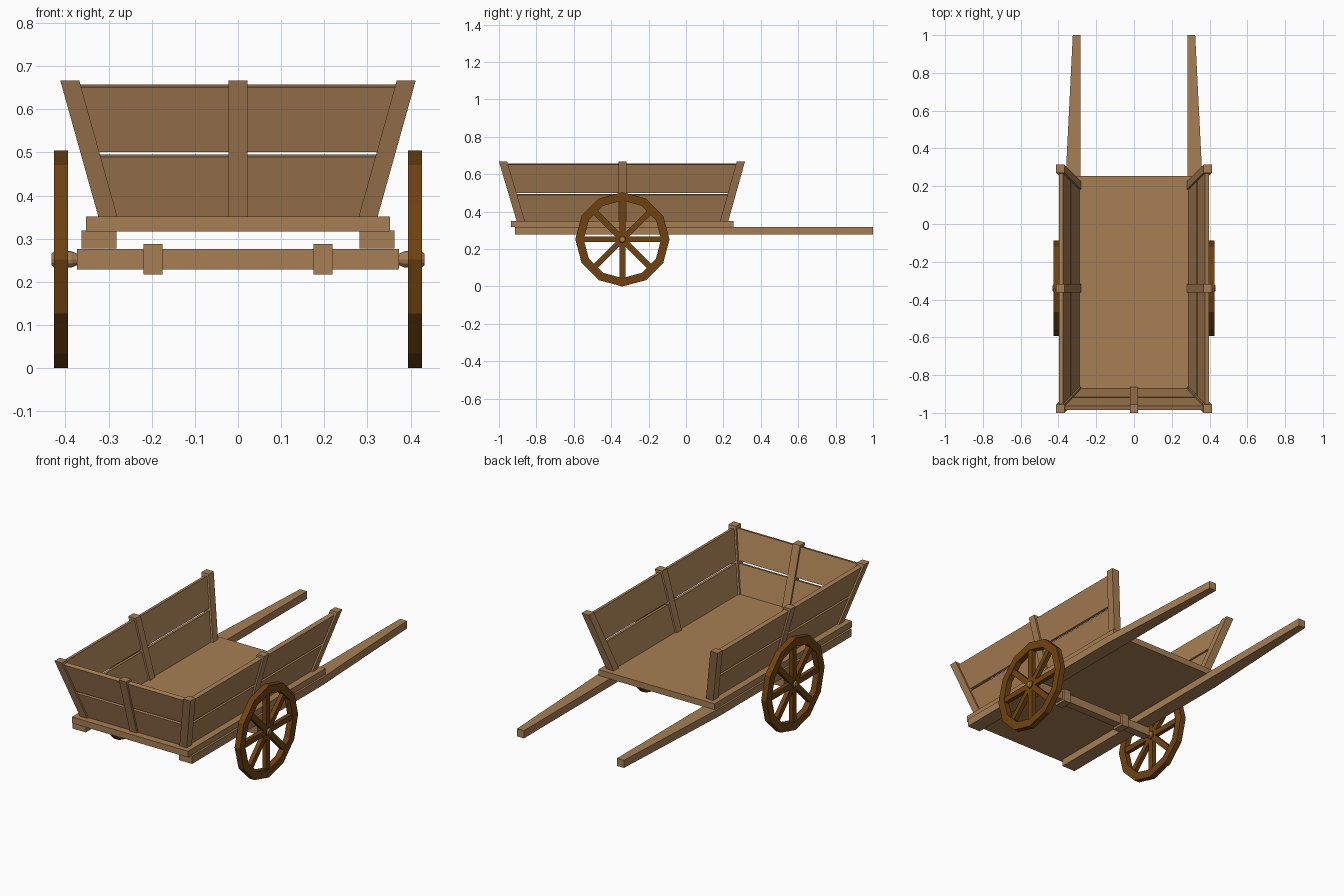
import bpy, bmesh, math
from mathutils import Matrix, Vector

if "Cube" in bpy.data.objects:
    bpy.data.objects.remove(bpy.data.objects["Cube"])


def material(name, rgb):
    m = bpy.data.materials.new(name)
    m.diffuse_color = (*rgb, 1)
    m.use_nodes = True
    m.node_tree.nodes["Principled BSDF"].inputs["Base Color"].default_value = m.diffuse_color
    return m


wood = material("light wood", (0.39, 0.212, 0.087))
dark = material("dark wheel wood", (0.16, 0.055, 0.005))


def finish(name, bm, mat):
    bmesh.ops.recalc_face_normals(bm, faces=bm.faces)
    me = bpy.data.meshes.new(name)
    bm.to_mesh(me)
    bm.free()
    me.materials.append(mat)
    ob = bpy.data.objects.new(name, me)
    bpy.context.collection.objects.link(ob)
    return ob


def loft(name, rings, mat=wood):
    """Closed solid through a list of rings with equal point counts."""
    bm = bmesh.new()
    vs = [[bm.verts.new(p) for p in r] for r in rings]
    n = len(vs[0])
    for a, b in zip(vs, vs[1:]):
        for i in range(n):
            j = (i + 1) % n
            bm.faces.new((a[i], a[j], b[j], b[i]))
    bm.faces.new(vs[0])
    bm.faces.new(vs[-1])
    return finish(name, bm, mat)


def rect(x0, x1, y0, y1, z):
    return [(x0, y0, z), (x1, y0, z), (x1, y1, z), (x0, y1, z)]


def box(name, x0, x1, y0, y1, z0, z1, mat=wood):
    return loft(name, [rect(x0, x1, y0, y1, z0), rect(x0, x1, y0, y1, z1)], mat)


# Leaning walls: centre lines of the posts at floor and top height
ZB, ZT = 0.345, 0.667
WX = (0.300, 0.390)
FRONT = (-0.882, -0.978)
REAR = (0.203, 0.293)
MID = (-0.340, -0.340)
H = 0.022


def at(line, z):
    return line[0] + (line[1] - line[0]) * (z - ZB) / (ZT - ZB)


def post(name, lx, ly):
    loft(name, [rect(at(lx, z) - H, at(lx, z) + H, at(ly, z) - H, at(ly, z) + H, z)
                for z in (ZB, ZT)])


AXY, AXZ = -0.34, 0.252
BOARDS = (("lower", ZB, 0.492), ("upper", 0.504, 0.654))
T, DZ = 0.011, 0.003   # half board thickness and the drop of its outer edge

# Floor
box("cart_floor", -0.352, 0.352, -0.935, 0.255, 0.317, 0.351)

# Front wall
post("front_middle_post", (0, 0), FRONT)
for label, z0, z1 in BOARDS:
    rings = []
    for z in (z0, z1):
        w, y = at(WX, z), at(FRONT, z)
        rings.append([(-w, y - T, z - DZ), (w, y - T, z - DZ),
                      (w, y + T, z + DZ), (-w, y + T, z + DZ)])
    loft("front_board_" + label, rings)

# Axle with its two clamps
box("axle_beam", -0.373, 0.373, AXY - 0.023, AXY + 0.023, 0.229, 0.276)


def circle(x, r, n, turn=0.0):
    return [(x, AXY + r * math.cos(turn + math.tau * i / n),
             AXZ + r * math.sin(turn + math.tau * i / n)) for i in range(n)]


def wheel(name, s):
    bm = bmesh.new()
    # Twelve-sided rim
    loops = [[bm.verts.new(p) for p in circle(s * x, r, 12)]
             for x, r in ((0.394, 0.252), (0.426, 0.252), (0.426, 0.207), (0.394, 0.207))]
    for k in range(4):
        a, b = loops[k], loops[(k + 1) % 4]
        for i in range(12):
            j = (i + 1) % 12
            bm.faces.new((a[i], a[j], b[j], b[i]))
    # Eight spokes
    for i in range(8):
        m = (Matrix.Translation(Vector((s * 0.410, AXY, AXZ)))
             @ Matrix.Rotation(math.tau * i / 8, 4, 'X')
             @ Matrix.Translation(Vector((0, 0, 0.113)))
             @ Matrix.Diagonal(Vector((0.023, 0.031, 0.2, 1))))
        bmesh.ops.create_cube(bm, size=1, matrix=m)
    finish(name, bm, dark)


for s, side in ((-1, "left"), (1, "right")):
    wx = tuple(s * v for v in WX)
    # Posts of the side wall
    post("front_corner_post_" + side, wx, FRONT)
    post("side_middle_post_" + side, wx, MID)
    post("rear_corner_post_" + side, wx, REAR)
    # Side boards
    for label, z0, z1 in BOARDS:
        rings = []
        for z in (z0, z1):
            x, y0, y1 = at(WX, z), at(FRONT, z), at(REAR, z)
            rings.append([(s * (x + T), y0, z - DZ), (s * (x + T), y1, z - DZ),
                          (s * (x - T), y1, z + DZ), (s * (x - T), y0, z + DZ)])
        loft("side_board_" + label + "_" + side, rings)
    # Pull shaft, tapering towards its handle end
    loft("shaft_" + side, [[(s * 0.282, y, 0.277), (s * w, y, 0.277),
                            (s * w, y, 0.319), (s * 0.282, y, 0.319)]
                           for y, w in ((-0.915, 0.363), (0.22, 0.363), (1.0, 0.324))])
    # Axle clamp, axle end and wheel
    c = s * 0.197
    box("axle_clamp_" + side, c - H, c + H, AXY - 0.035, AXY + 0.035, 0.217, 0.288)
    loft("axle_end_" + side, [circle(s * x, r, 12) for x, r in
                              ((0.36, 0.014), (0.375, 0.014), (0.386, 0.019),
                               (0.424, 0.019), (0.432, 0.014))])
    loft("wheel_hub_" + side, [circle(s * x, 0.025, 12) for x in (0.396, 0.425)], dark)
    wheel("wheel_" + side, s)
